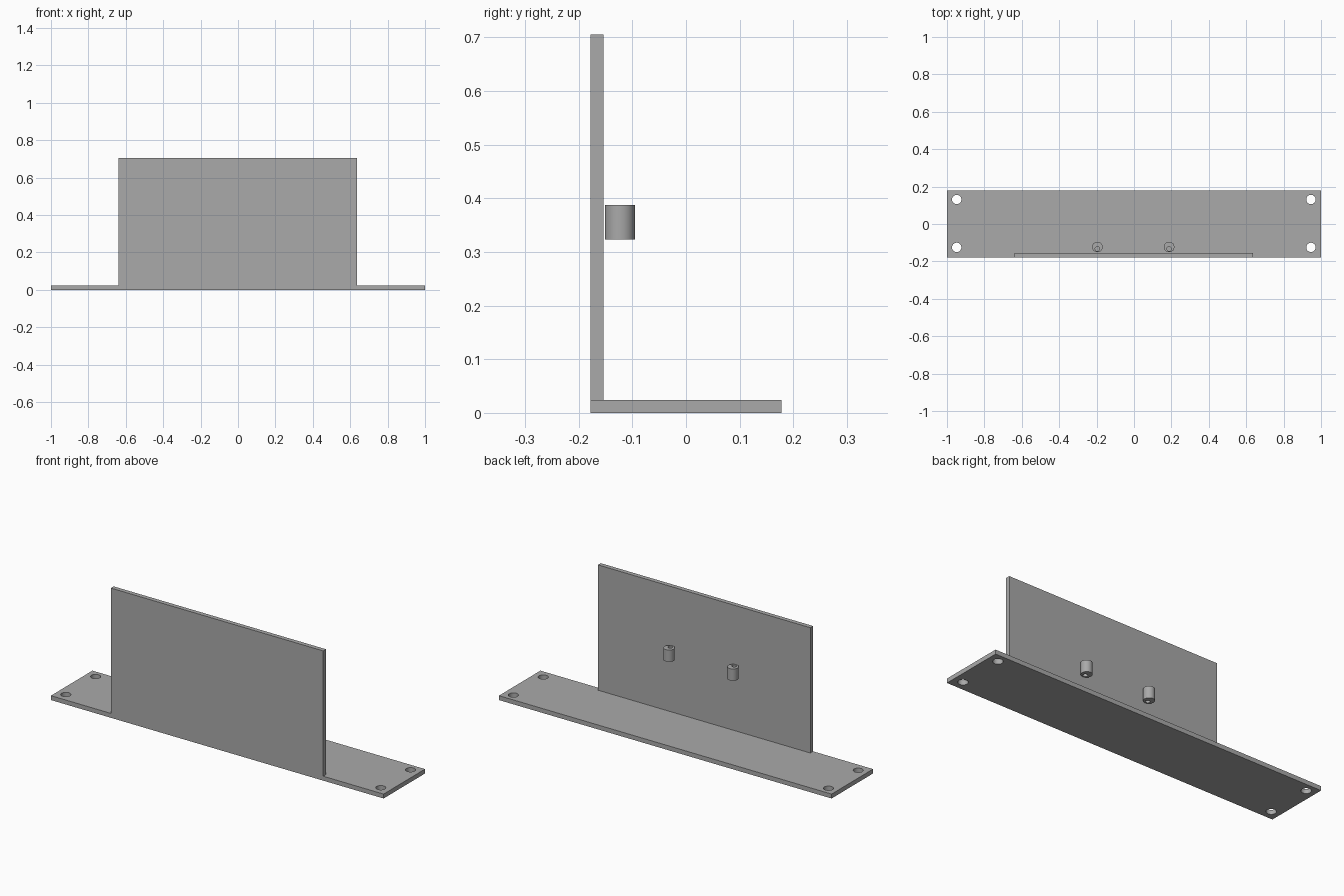
import bpy
import math

if "Cube" in bpy.data.objects:
    bpy.data.objects.remove(bpy.data.objects["Cube"])

grey = bpy.data.materials.new("plain grey")
grey.diffuse_color = (0.40, 0.40, 0.40, 1)
grey.use_nodes = True
grey.node_tree.nodes["Principled BSDF"].inputs["Base Color"].default_value = grey.diffuse_color


def box(name, x0, x1, y0, y1, z0, z1):
    bpy.ops.mesh.primitive_cube_add(size=1, location=((x0 + x1) / 2, (y0 + y1) / 2, (z0 + z1) / 2))
    ob = bpy.context.object
    ob.name = name
    ob.scale = (x1 - x0, y1 - y0, z1 - z0)
    bpy.ops.object.transform_apply(location=False, rotation=False, scale=True)
    ob.data.materials.append(grey)
    return ob


def cylinder(name, x, y, z0, z1, radius):
    bpy.ops.mesh.primitive_cylinder_add(vertices=48, radius=radius, depth=z1 - z0,
                                        location=(x, y, (z0 + z1) / 2))
    ob = bpy.context.object
    ob.name = name
    ob.data.materials.append(grey)
    return ob


def drill(ob, x, y, z0, z1, radius):
    """Cut a round vertical hole through ob."""
    cutter = cylinder("drill", x, y, z0 - 0.05, z1 + 0.05, radius)
    mod = ob.modifiers.new("hole", 'BOOLEAN')
    mod.operation = 'DIFFERENCE'
    mod.solver = 'EXACT'
    mod.object = cutter
    bpy.context.view_layer.objects.active = ob
    bpy.ops.object.modifier_apply(modifier=mod.name)
    bpy.data.objects.remove(cutter)


def smooth(ob):
    bpy.ops.object.select_all(action='DESELECT')
    ob.select_set(True)
    bpy.context.view_layer.objects.active = ob
    bpy.ops.object.shade_smooth_by_angle(angle=math.radians(30))


# Base strip with four corner mounting holes
base = box("base_plate", -1, 1, -0.178, 0.178, 0, 0.024)
for x in (-0.948, 0.946):
    for y in (-0.125, 0.131):
        drill(base, x, y, 0, 0.024, 0.025)
smooth(base)

# Upright panel along the front edge
box("upright_panel", -0.64, 0.637, -0.178, -0.154, 0.024, 0.705)

# Two short sleeves behind the panel, each with an off-centre bore
for side, x in (("left", -0.196), ("right", 0.188)):
    sleeve = cylinder(side + "_sleeve", x, -0.123, 0.323, 0.387, 0.028)
    drill(sleeve, x, -0.133, 0.323, 0.387, 0.012)
    smooth(sleeve)
